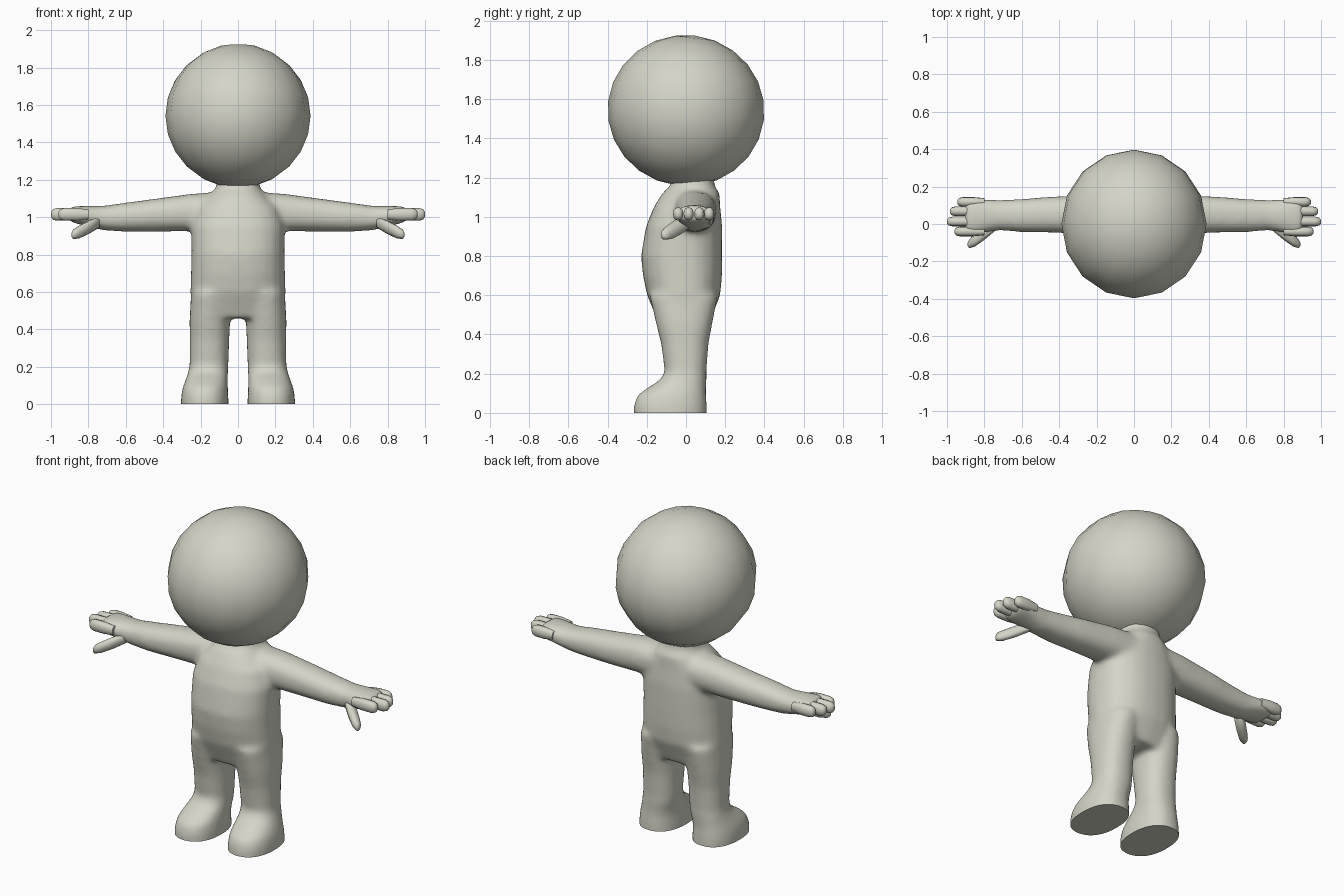
import bpy, bmesh, math
from mathutils import Vector

cube = bpy.data.objects.get("Cube")
if cube:
    bpy.data.objects.remove(cube)

clay = bpy.data.materials.new("warm_grey_clay")
colour = (0.66, 0.66, 0.57, 1)
clay.diffuse_color = colour
clay.use_nodes = True
clay.node_tree.nodes["Principled BSDF"].inputs["Base Color"].default_value = colour


def loft(bm, sections, axis="z", side=1, power=2.3, sides=24):
    """Closed tube of rounded sections: (position, centre a, centre b, radius a, radius b)."""
    rings = []
    for pos, ca, cb, ra, rb in sections:
        ring = []
        for i in range(sides):
            t = math.tau * i / sides
            c, s = math.cos(t), math.sin(t)
            a = ca + ra * math.copysign(abs(c) ** (2 / power), c)
            b = cb + rb * math.copysign(abs(s) ** (2 / power), s)
            p = Vector((a, b, pos)) if axis == "z" else Vector((pos, a, b))
            p.x *= side
            ring.append(bm.verts.new(p))
        rings.append(ring)
    for low, high in zip(rings, rings[1:]):
        for i in range(sides):
            j = (i + 1) % sides
            bm.faces.new((low[i], low[j], high[j], high[i]))
    bm.faces.new(rings[0])
    bm.faces.new(rings[-1])


def make_object(name, bm):
    bmesh.ops.recalc_face_normals(bm, faces=bm.faces)
    mesh = bpy.data.meshes.new(name)
    bm.to_mesh(mesh)
    bm.free()
    obj = bpy.data.objects.new(name, mesh)
    bpy.context.collection.objects.link(obj)
    return obj


def finish(obj, angle=50):
    obj.data.materials.clear()
    obj.data.materials.append(clay)
    bpy.ops.object.select_all(action="DESELECT")
    obj.select_set(True)
    bpy.context.view_layer.objects.active = obj
    bpy.ops.object.shade_smooth_by_angle(angle=math.radians(angle))


# Section profiles
torso = [(0.46, 0, -0.01, 0.25, 0.13), (0.6, 0, -0.012, 0.255, 0.187),
         (0.7, 0, -0.018, 0.252, 0.202), (0.8, 0, -0.022, 0.25, 0.208),
         (0.95, 0, -0.01, 0.25, 0.195), (1.05, 0, 0.005, 0.22, 0.17),
         (1.12, 0, 0.025, 0.15, 0.147), (1.16, 0, 0.033, 0.115, 0.112),
         (1.25, 0, 0.035, 0.11, 0.105)]
leg = [(-0.05, 0.178, -0.08, 0.128, 0.188), (0.04, 0.178, -0.08, 0.127, 0.187),
       (0.09, 0.175, -0.073, 0.121, 0.176), (0.13, 0.168, -0.045, 0.113, 0.148),
       (0.17, 0.16, -0.012, 0.107, 0.118), (0.21, 0.155, -0.002, 0.104, 0.107),
       (0.35, 0.152, -0.006, 0.106, 0.121), (0.45, 0.151, -0.009, 0.109, 0.143),
       (0.6, 0.14, -0.012, 0.11, 0.175)]
arm = [(0.1, 0.04, 1.03, 0.12, 0.105), (0.25, 0.05, 1.025, 0.105, 0.1),
       (0.45, 0.05, 1.01, 0.096, 0.088), (0.6, 0.045, 1.0, 0.089, 0.078),
       (0.72, 0.047, 0.995, 0.081, 0.066), (0.8, 0.043, 1.005, 0.09, 0.056),
       (0.87, 0.04, 1.013, 0.1, 0.046), (0.905, 0.04, 1.015, 0.09, 0.036)]
thumb = [(0.74, 0, 0.975, 0.035, 0.03), (0.8, -0.045, 0.945, 0.04, 0.036),
         (0.85, -0.085, 0.92, 0.035, 0.034), (0.88, -0.105, 0.909, 0.024, 0.026),
         (0.89, -0.109, 0.905, 0.008, 0.01)]

# Body: overlapping torso, legs and arms fused into one soft skin
bm = bmesh.new()
loft(bm, torso)
for side in (1, -1):
    loft(bm, leg, side=side)
    loft(bm, arm, axis="x", side=side)
body = make_object("body", bm)
remesh = body.modifiers.new("fuse", "REMESH")
remesh.mode = "VOXEL"
remesh.voxel_size = 0.014
smooth = body.modifiers.new("soften", "SMOOTH")
smooth.factor = 0.5
smooth.iterations = 14
bpy.context.view_layer.update()
fused = bpy.data.meshes.new_from_object(
    body.evaluated_get(bpy.context.evaluated_depsgraph_get()))
body.modifiers.clear()

# Flat soles: slice the feet off at floor level
bm = bmesh.new()
bm.from_mesh(fused)
bmesh.ops.bisect_plane(bm, geom=bm.verts[:] + bm.edges[:] + bm.faces[:],
                       plane_co=(0, 0, 0), plane_no=(0, 0, 1), clear_inner=True)
bmesh.ops.holes_fill(bm, edges=[e for e in bm.edges if e.is_boundary], sides=0)
bmesh.ops.recalc_face_normals(bm, faces=bm.faces)
bm.to_mesh(fused)
bm.free()
body.data = fused
finish(body)

# Fingers and thumbs
fingers = {"little": (0.118, 0.945), "ring": (0.068, 0.985),
           "middle": (0.013, 1.0), "index": (-0.04, 0.96)}
for side, label in ((1, "left"), (-1, "right")):
    for name, (y, tip) in fingers.items():
        bm = bmesh.new()
        shape = [(0.8, 0.02), (0.86, 0.026), (tip - 0.03, 0.026),
                 (tip - 0.01, 0.021), (tip, 0.01)]
        loft(bm, [(x, y, 1.015, r, r * 1.3) for x, r in shape],
             axis="x", side=side, sides=12)
        finish(make_object(f"{label}_{name}_finger", bm), 70)
    bm = bmesh.new()
    loft(bm, thumb, axis="x", side=side, sides=12)
    finish(make_object(f"{label}_thumb", bm), 70)

# Head: coarse round ball tipped slightly back
bpy.ops.mesh.primitive_uv_sphere_add(segments=16, ring_count=12, radius=1,
                                     location=(0, 0, 1.542),
                                     rotation=(math.radians(-7), 0, 0))
head = bpy.context.object
head.name = "head"
head.scale = (0.388, 0.4, 0.385)
finish(head)
